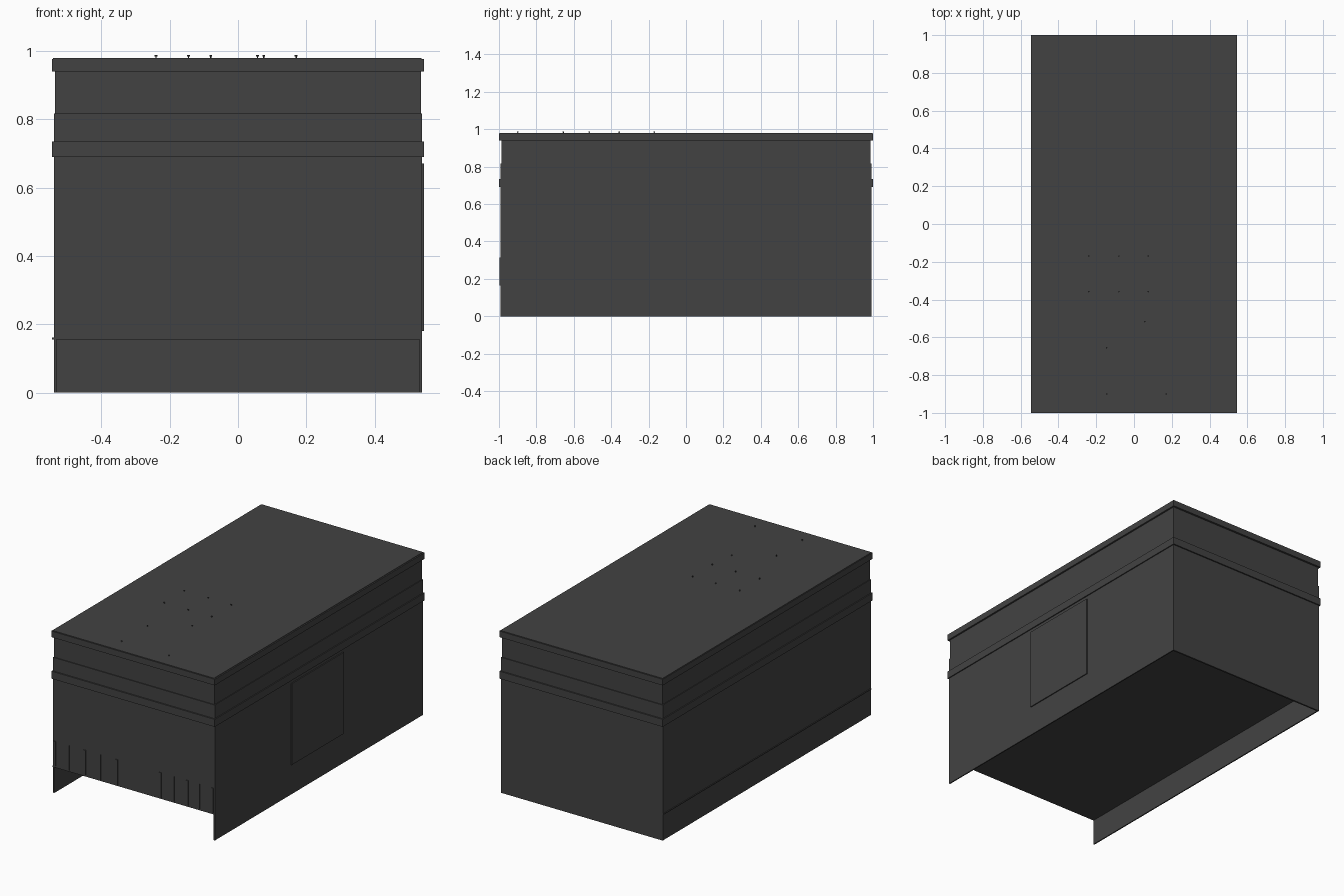
import bpy, bmesh
from mathutils import Matrix

if "Cube" in bpy.data.objects:
    bpy.data.objects.remove(bpy.data.objects["Cube"])

dark = bpy.data.materials.new("dark_grey")
dark.diffuse_color = (0.055, 0.055, 0.055, 1)
dark.use_nodes = True
dark.node_tree.nodes["Principled BSDF"].inputs["Base Color"].default_value = dark.diffuse_color


def finish(name, bm):
    me = bpy.data.meshes.new(name)
    bm.to_mesh(me)
    bm.free()
    me.materials.append(dark)
    ob = bpy.data.objects.new(name, me)
    bpy.context.collection.objects.link(ob)
    return ob


def add_box(bm, x, y, z):
    """Add a box given by its (min, max) range on each axis."""
    c = [(r[0] + r[1]) / 2 for r in (x, y, z)]
    s = [r[1] - r[0] for r in (x, y, z)]
    m = Matrix.Translation(c) @ Matrix.Diagonal((*s, 1))
    bmesh.ops.create_cube(bm, size=1, matrix=m)


def box(name, x, y, z):
    bm = bmesh.new()
    add_box(bm, x, y, z)
    return finish(name, bm)


def band(name, hx, hy, z, t):
    """Rectangular ring running round the building."""
    bm = bmesh.new()
    rings = []
    for zz in z:
        for d in (0, t):
            x, y = hx - d, hy - d
            rings.append([bm.verts.new((a * x, b * y, zz))
                          for a, b in ((-1, -1), (1, -1), (1, 1), (-1, 1))])
    lo_out, lo_in, hi_out, hi_in = rings
    for p, q in ((lo_out, hi_out), (hi_out, hi_in), (hi_in, lo_in), (lo_in, lo_out)):
        for i in range(4):
            j = (i + 1) % 4
            bm.faces.new((p[i], p[j], q[j], q[i]))
    bmesh.ops.recalc_face_normals(bm, faces=bm.faces)
    return finish(name, bm)


# Main volume, closed underneath at floor height
box("upper_body", (-0.535, 0.535), (-0.987, 0.987), (0.16, 0.977))
box("floor_slab", (-0.544, 0.535), (-0.992, 0.987), (0.156, 0.161))

# Lower outer walls; sides and back reach the ground, front stays open below
box("front_wall", (-0.538, 0.538), (-0.992, -0.982), (0.16, 0.817))
box("back_wall", (-0.538, 0.538), (0.982, 0.992), (0.0, 0.817))
box("left_wall", (-0.539, -0.532), (-0.991, 0.991), (0.0, 0.817))
box("right_wall", (0.532, 0.539), (-0.991, 0.991), (0.0, 0.817))

# Trim bands and roof
band("middle_band", 0.545, 1.0, (0.69, 0.735), 0.012)
band("roof_band", 0.545, 1.0, (0.94, 0.977), 0.012)
box("roof_slab", (-0.541, 0.537), (-0.996, 0.996), (0.965, 0.98))

# Door panel on the right side
box("side_door", (0.534, 0.545), (-0.265, 0.23), (0.18, 0.67))

# Posts and thin dividers along the lower front
bm = bmesh.new()
for x in (-0.528, -0.327, -0.113, 0.178, 0.356, 0.525):
    add_box(bm, (x - 0.007, x + 0.007), (-0.996, -0.985), (0.165, 0.315))
for x in (-0.43, -0.22, 0.27, 0.44):
    add_box(bm, (x - 0.001, x + 0.001), (-0.996, -0.985), (0.165, 0.315))
finish("front_posts", bm)

# Small capped roof vents
bm = bmesh.new()
spots = [(x, y) for x in (-0.24, -0.08, 0.075) for y in (-0.17, -0.358)]
spots += [(0.057, -0.517), (-0.145, -0.655), (-0.145, -0.9), (0.17, -0.9)]
for x, y in spots:
    for r, z0, z1 in ((0.002, 0.979, 0.985), (0.004, 0.984, 0.988)):
        bmesh.ops.create_cone(bm, cap_ends=True, segments=8, radius1=r, radius2=r,
                              depth=z1 - z0,
                              matrix=Matrix.Translation((x, y, (z0 + z1) / 2)))
finish("roof_vents", bm)
